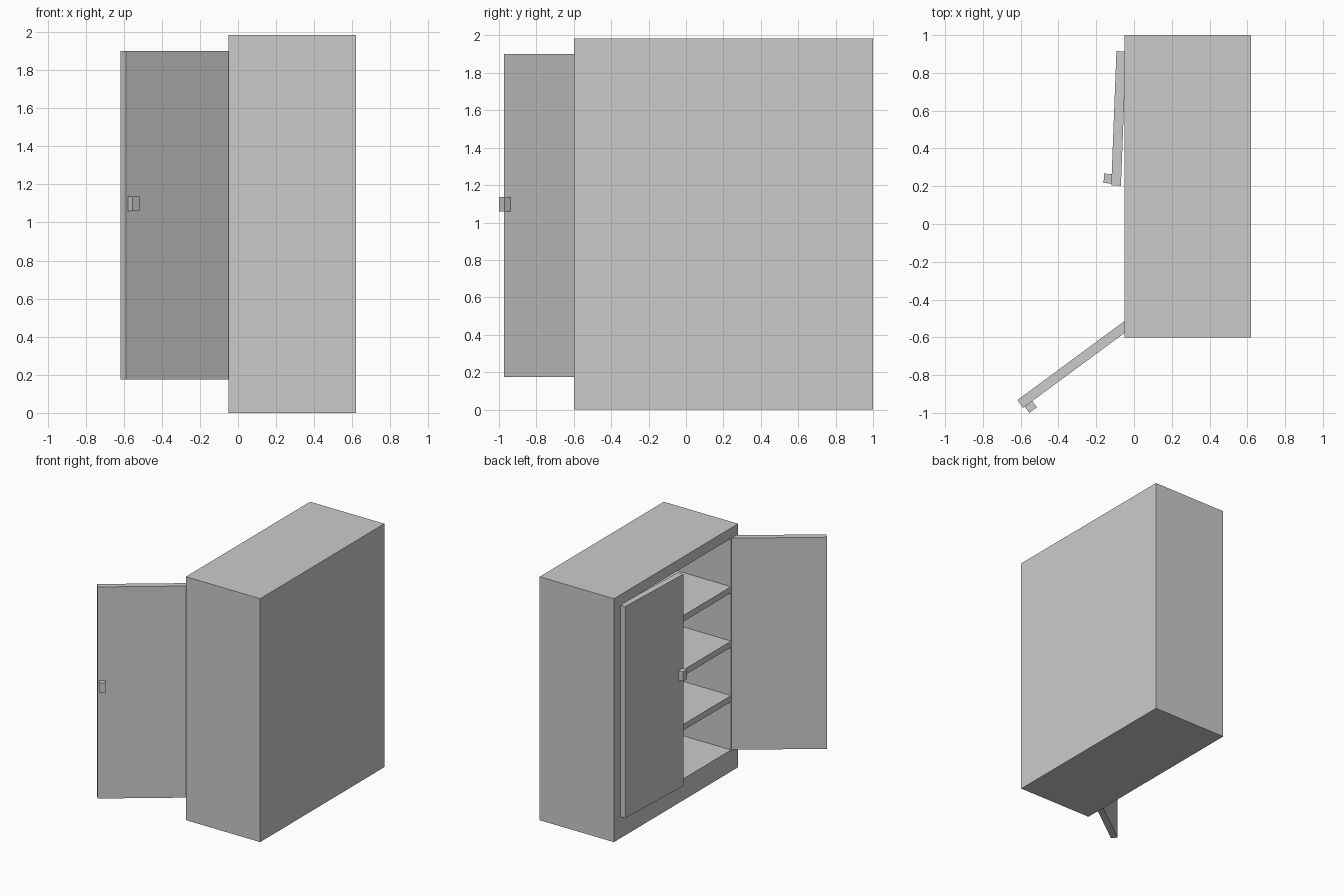
import bpy, bmesh, math
from mathutils import Matrix, Vector

if "Cube" in bpy.data.objects:
    bpy.data.objects.remove(bpy.data.objects["Cube"])

X0, X1, Y0, Y1, H = -0.05, 0.62, -0.60, 1.0, 1.985   # cabinet bounds
OY0, OY1, OZ0, OZ1 = -0.51, 0.913, 0.175, 1.90       # door opening
BACK = 0.56                                          # inner face of back panel


def add_box(bm, lo, hi):
    lo, hi = Vector(lo), Vector(hi)
    m = Matrix.Translation((lo + hi) / 2) @ Matrix.Diagonal((*(hi - lo), 1))
    bmesh.ops.create_cube(bm, size=1, matrix=m)


def finish(bm, name):
    bmesh.ops.recalc_face_normals(bm, faces=bm.faces)
    me = bpy.data.meshes.new(name)
    bm.to_mesh(me)
    bm.free()
    ob = bpy.data.objects.new(name, me)
    bpy.context.collection.objects.link(ob)
    return ob


def box(name, lo, hi):
    bm = bmesh.new()
    add_box(bm, lo, hi)
    return finish(bm, name)


# Cabinet body: block with a recessed opening on the -x face
bm = bmesh.new()
add_box(bm, (X0, Y0, 0), (X1, Y1, H))
bm.normal_update()
face = next(f for f in bm.faces if f.normal.x < -0.9)
bmesh.ops.inset_region(bm, faces=[face], thickness=0.08)
for v in face.verts:
    v.co.y = OY0 if v.co.y < (Y0 + Y1) / 2 else OY1
    v.co.z = OZ0 if v.co.z < H / 2 else OZ1
inner = bmesh.ops.extrude_discrete_faces(bm, faces=[face])["faces"][0]
for v in inner.verts:
    v.co.x = BACK
finish(bm, "cabinet_body")

# Three evenly spaced shelves
T = 0.05
gap = (OZ1 - OZ0 - 3 * T) / 4
for i in range(3):
    z = OZ0 + gap + i * (gap + T)
    box(f"shelf_{i + 1}", (X0, OY0, z), (BACK, OY1, z + T))


# Doors: local y runs from the hinge to the free edge, side = direction of outside
def door(name, hinge, angle, side):
    w = (OY1 - OY0) / 2
    a, b = sorted((0, side * 0.051))
    c, d = sorted((side * 0.051, side * 0.092))
    panel = box(name + "_panel", (a, 0, OZ0), (b, w, OZ1))
    knob = box(name + "_handle", (c, w - 0.061, 1.06), (d, w - 0.011, 1.137))
    for ob in (panel, knob):
        ob.location = hinge
        ob.rotation_euler.z = angle


door("left_door", (-0.042, OY1, 0), math.radians(180 - 2.2), 1)
door("right_door", (-0.045, OY0, 0), math.radians(90 + 36.4), -1)
